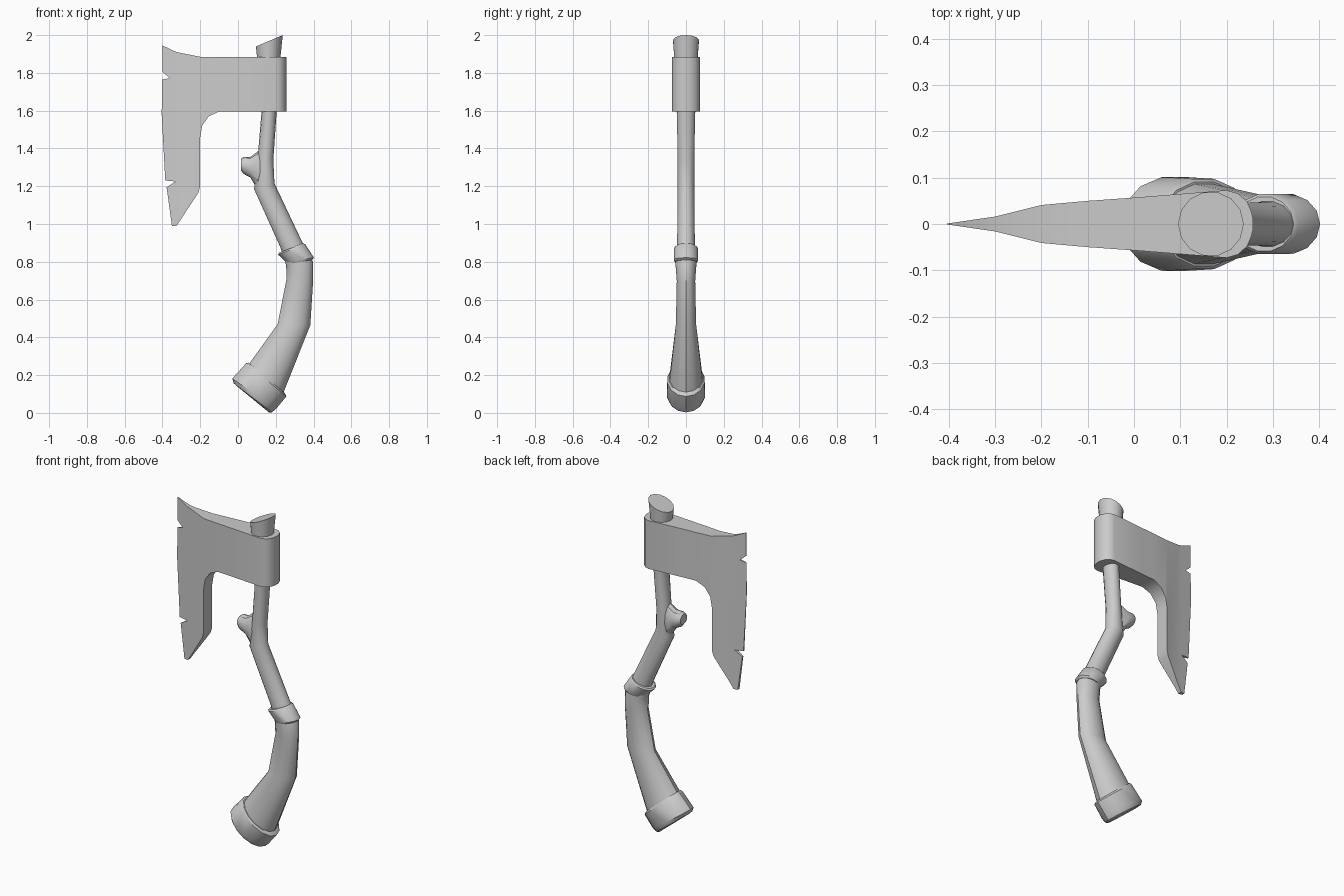
import bpy, bmesh, math
from mathutils import Vector


def finish(name, bm):
    bmesh.ops.recalc_face_normals(bm, faces=bm.faces)
    mesh = bpy.data.meshes.new(name)
    bm.to_mesh(mesh)
    bm.free()
    ob = bpy.data.objects.new(name, mesh)
    bpy.context.collection.objects.link(ob)
    bpy.ops.object.select_all(action='DESELECT')
    ob.select_set(True)
    bpy.context.view_layer.objects.active = ob
    bpy.ops.object.shade_smooth_by_angle(angle=math.radians(32))
    return ob


def tube(name, rings, n=14):
    """Loft elliptical rings: each is (x1, z1, x2, z2, half depth in y)."""
    bm = bmesh.new()
    loops = []
    for x1, z1, x2, z2, d in rings:
        mid = Vector((x1 + x2, 0, z1 + z2)) / 2
        half = Vector((x2 - x1, 0, z2 - z1)) / 2
        loops.append([bm.verts.new(mid + half * math.cos(a) + Vector((0, d, 0)) * math.sin(a))
                      for a in (2 * math.pi * i / n for i in range(n))])
    for a, b in zip(loops, loops[1:]):
        for i in range(n):
            j = (i + 1) % n
            bm.faces.new((a[i], a[j], b[j], b[i]))
    bm.faces.new(loops[0])
    bm.faces.new(loops[-1])
    return finish(name, bm)


# Curved handle with slanted top
tube("handle", [
    (0.095, 1.94, 0.237, 2.0, 0.07),
    (0.103, 1.86, 0.222, 1.86, 0.062),
    (0.125, 1.60, 0.205, 1.60, 0.05),
    (0.105, 1.36, 0.187, 1.34, 0.045),
    (0.085, 1.185, 0.193, 1.215, 0.045),
    (0.225, 0.875, 0.335, 0.915, 0.048),
    (0.255, 0.78, 0.397, 0.80, 0.057),
    (0.257, 0.71, 0.397, 0.69, 0.05),
    (0.21, 0.47, 0.383, 0.465, 0.055),
    (0.052, 0.25, 0.238, 0.10, 0.09)])

# Cut branch stub on the handle
tube("branch_stub", [
    (0.015, 1.283, 0.015, 1.345, 0.032),
    (0.03, 1.265, 0.03, 1.355, 0.042),
    (0.065, 1.247, 0.065, 1.355, 0.043),
    (0.105, 1.18, 0.105, 1.385, 0.04),
    (0.15, 1.18, 0.15, 1.36, 0.03)], 12)

# Collar and end cap
tube("collar", [
    (0.218, 0.848, 0.345, 0.898, 0.06),
    (0.212, 0.838, 0.356, 0.893, 0.066),
    (0.255, 0.797, 0.402, 0.822, 0.066),
    (0.262, 0.788, 0.393, 0.81, 0.06)])
tube("end_cap", [
    (0.055, 0.266, 0.248, 0.105, 0.093),
    (0.043, 0.263, 0.256, 0.087, 0.1),
    (-0.03, 0.182, 0.202, 0.022, 0.104),
    (-0.024, 0.158, 0.18, 0.003, 0.094),
    (-0.01, 0.145, 0.163, 0.003, 0.08)])

# Axe head: notched outline, thickness tapering towards the cutting edge
OUTLINE = [
    (0.257, 1.885), (-0.20, 1.885), (-0.325, 1.91), (-0.40, 1.945),
    (-0.40, 1.805), (-0.362, 1.772), (-0.402, 1.765), (-0.404, 1.58),
    (-0.385, 1.23), (-0.33, 1.225), (-0.378, 1.195), (-0.35, 0.99),
    (-0.325, 0.99), (-0.21, 1.165), (-0.20, 1.20), (-0.20, 1.46),
    (-0.19, 1.52), (-0.155, 1.57), (-0.10, 1.595), (0.257, 1.595)]
PROFILE = [(-0.404, 0.001), (-0.30, 0.016), (-0.20, 0.041), (-0.10, 0.05), (0.0, 0.057),
           (0.20, 0.073), (0.225, 0.066), (0.245, 0.047), (0.254, 0.025), (0.257, 0.012)]


def half_thickness(x):
    for (xa, ta), (xb, tb) in zip(PROFILE, PROFILE[1:]):
        if x <= xb + 1e-6:
            return ta + (tb - ta) * max(0, (x - xa) / (xb - xa))
    return PROFILE[-1][1]


bm = bmesh.new()
bm.faces.new([bm.verts.new((x, 0, z)) for x, z in OUTLINE])
for cut, _ in PROFILE[1:-1]:
    bmesh.ops.bisect_plane(bm, geom=bm.verts[:] + bm.edges[:] + bm.faces[:], dist=1e-5,
                           plane_co=(cut, 0, 0), plane_no=(1, 0, 0))
back = bmesh.ops.extrude_face_region(bm, geom=bm.faces[:], use_keep_orig=True)
back = {v for v in back["geom"] if isinstance(v, bmesh.types.BMVert)}
for v in bm.verts:
    v.co.y = half_thickness(v.co.x) * (1 if v in back else -1)
finish("axe_head", bm)
